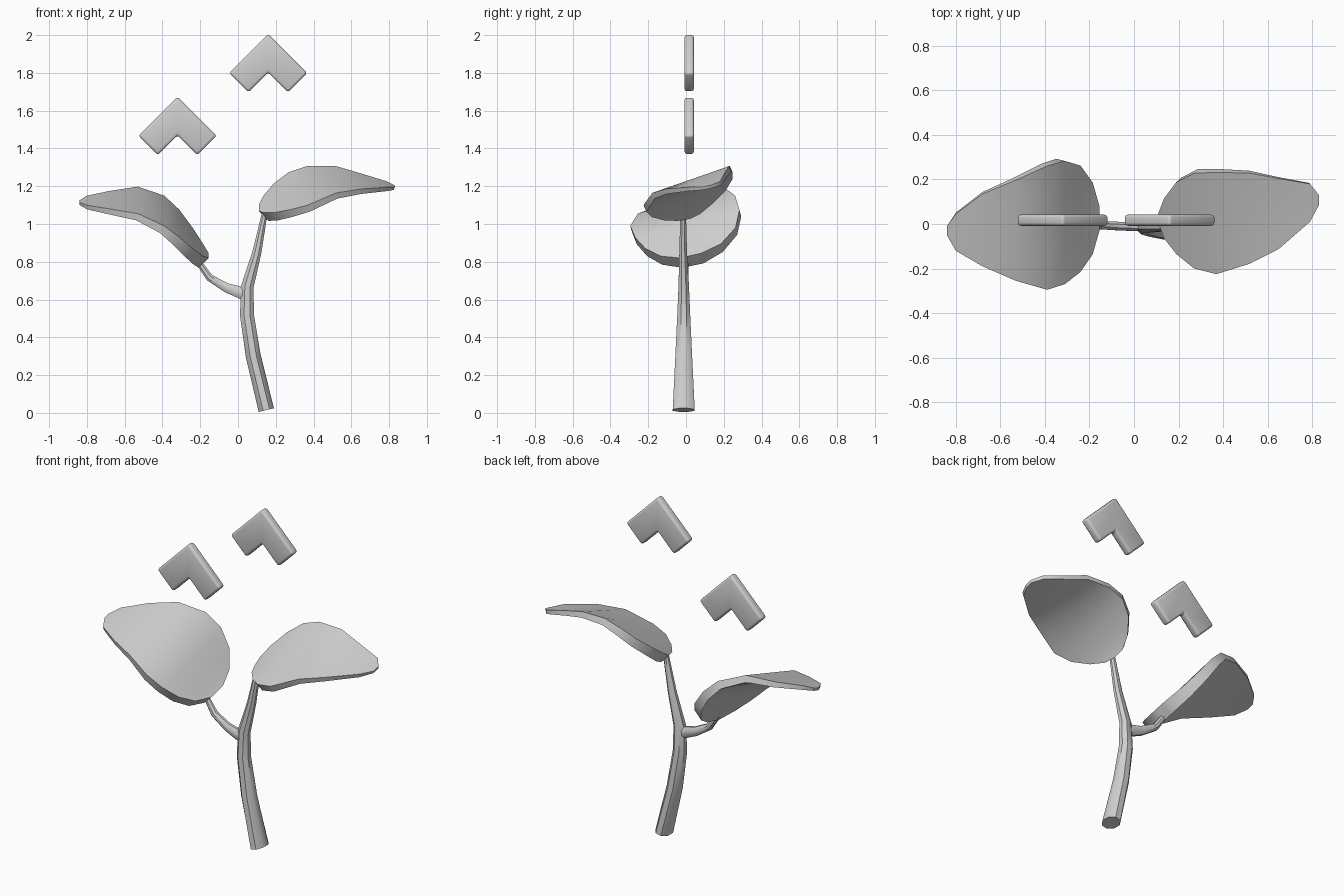
import bpy, bmesh, math
from mathutils import Vector

cube = bpy.data.objects.get("Cube")
if cube:
    bpy.data.objects.remove(cube, do_unlink=True)

GREY = (0.63, 0.63, 0.63, 1)
grey = bpy.data.materials.new("plain grey")
grey.use_nodes = True
grey.diffuse_color = GREY
grey.node_tree.nodes["Principled BSDF"].inputs["Base Color"].default_value = GREY


def finish(bm, name):
    """Turn a bmesh into a shaded, coloured object."""
    bmesh.ops.recalc_face_normals(bm, faces=bm.faces)
    mesh = bpy.data.meshes.new(name)
    bm.to_mesh(mesh)
    bm.free()
    mesh.materials.append(grey)
    obj = bpy.data.objects.new(name, mesh)
    bpy.context.collection.objects.link(obj)
    bpy.ops.object.select_all(action='DESELECT')
    obj.select_set(True)
    bpy.context.view_layer.objects.active = obj
    bpy.ops.object.shade_smooth_by_angle(angle=math.radians(40))


def stalk(name, path, sides=8):
    """Tapered tube in the xz plane; path rows are x, y, z, radius across, radius in y."""
    bm = bmesh.new()
    centres = [Vector(p[:3]) for p in path]
    rings = []
    for i, (x, y, z, across, deep) in enumerate(path):
        tangent = centres[min(i + 1, len(path) - 1)] - centres[max(i - 1, 0)]
        side = Vector((tangent.z, 0, -tangent.x)).normalized()
        ring = []
        for k in range(sides):
            a = math.tau * (k + 0.5) / sides
            offset = side * across * math.cos(a) + Vector((0, deep * math.sin(a), 0))
            ring.append(bm.verts.new(centres[i] + offset))
        rings.append(ring)
    for low, high in zip(rings, rings[1:]):
        for k in range(sides):
            n = (k + 1) % sides
            bm.faces.new((low[k], low[n], high[n], high[k]))
    bm.faces.new(rings[0])
    bm.faces.new(rings[-1])
    finish(bm, name)


def leaf(name, rows, thin, thick, columns=4):
    """Bent plate from tip to base; rows are x, front y, front z, back y, back z."""
    bm = bmesh.new()
    top = []
    for x, yf, zf, yb, zb in rows:
        front, back = Vector((x, yf, zf)), Vector((x, yb, zb))
        top.append([bm.verts.new(front.lerp(back, c / columns)) for c in range(columns + 1)])

    def skin(grid):
        for a, b in zip(grid, grid[1:]):
            for c in range(columns):
                bm.faces.new((a[c], a[c + 1], b[c + 1], b[c]))

    skin(top)
    bm.normal_update()
    # Underside follows the top, growing thicker towards the base
    under = []
    for i, row in enumerate(top):
        t = thin + (thick - thin) * i / (len(top) - 1)
        under.append([bm.verts.new(v.co - v.normal * math.copysign(t, v.normal.z)) for v in row])
    skin(under)

    def loop(grid):
        return (grid[0] + [r[-1] for r in grid[1:-1]] + grid[-1][::-1]
                + [r[0] for r in grid[-2:0:-1]])

    upper, lower = loop(top), loop(under)
    for k in range(len(upper)):
        n = (k + 1) % len(upper)
        bm.faces.new((upper[k], upper[n], lower[n], lower[k]))
    finish(bm, name)


def chevron(name, x, z):
    """Rounded upward-pointing arrow plate with its apex at x, z."""
    half = [(0, 0), (0.207, -0.207), (0.105, -0.309), (0, -0.204)]
    outline = half + [(-px, pz) for px, pz in half[2:0:-1]]
    bm = bmesh.new()
    face = bm.faces.new([bm.verts.new((x + px, -0.008, z + pz)) for px, pz in outline])
    extruded = bmesh.ops.extrude_face_region(bm, geom=[face])["geom"]
    moved = [g for g in extruded if isinstance(g, bmesh.types.BMVert)]
    bmesh.ops.translate(bm, verts=moved, vec=(0, 0.05, 0))
    bmesh.ops.recalc_face_normals(bm, faces=bm.faces)
    bmesh.ops.bevel(bm, geom=bm.edges[:], offset=0.014, segments=3,
                    profile=0.5, affect='EDGES')
    finish(bm, name)


# Main stem and its side branch
stalk("main_stem", [
    (0.15, -0.012, 0.015, 0.045, 0.063),
    (0.081, -0.012, 0.3, 0.043, 0.048),
    (0.047, -0.012, 0.52, 0.04, 0.037),
    (0.05, -0.012, 0.67, 0.036, 0.03),
    (0.1, -0.015, 0.85, 0.026, 0.022),
    (0.142, -0.015, 1.06, 0.016, 0.016)])
stalk("side_branch", [
    (0.035, -0.012, 0.63, 0.037, 0.022),
    (-0.06, -0.01, 0.662, 0.027, 0.021),
    (-0.15, -0.005, 0.715, 0.021, 0.02),
    (-0.21, 0, 0.8, 0.017, 0.016)])

# Leaves, each listed from the tip to the base
leaf("right_leaf", [
    (-0.84, -0.05, 1.115, -0.01, 1.125),
    (-0.8, -0.12, 1.1, 0.045, 1.15),
    (-0.68, -0.19, 1.08, 0.135, 1.175),
    (-0.53, -0.255, 1.055, 0.197, 1.198),
    (-0.39, -0.295, 0.99, 0.26, 1.15),
    (-0.31, -0.27, 0.93, 0.283, 1.075),
    (-0.24, -0.215, 0.87, 0.262, 0.98),
    (-0.185, -0.135, 0.83, 0.185, 0.895),
    (-0.155, -0.03, 0.82, 0.08, 0.845)], 0.016, 0.075)
leaf("left_leaf", [
    (0.83, 0.085, 1.195, 0.13, 1.205),
    (0.79, 0.01, 1.195, 0.18, 1.225),
    (0.65, -0.112, 1.185, 0.204, 1.268),
    (0.52, -0.178, 1.165, 0.228, 1.306),
    (0.37, -0.225, 1.1, 0.232, 1.308),
    (0.27, -0.2, 1.075, 0.228, 1.275),
    (0.19, -0.135, 1.06, 0.188, 1.215),
    (0.135, -0.065, 1.06, 0.115, 1.15),
    (0.11, 0, 1.07, 0.05, 1.1)], 0.016, 0.062)

# Floating arrow plates
chevron("upper_arrow", 0.16, 2.006)
chevron("lower_arrow", -0.32, 1.674)
